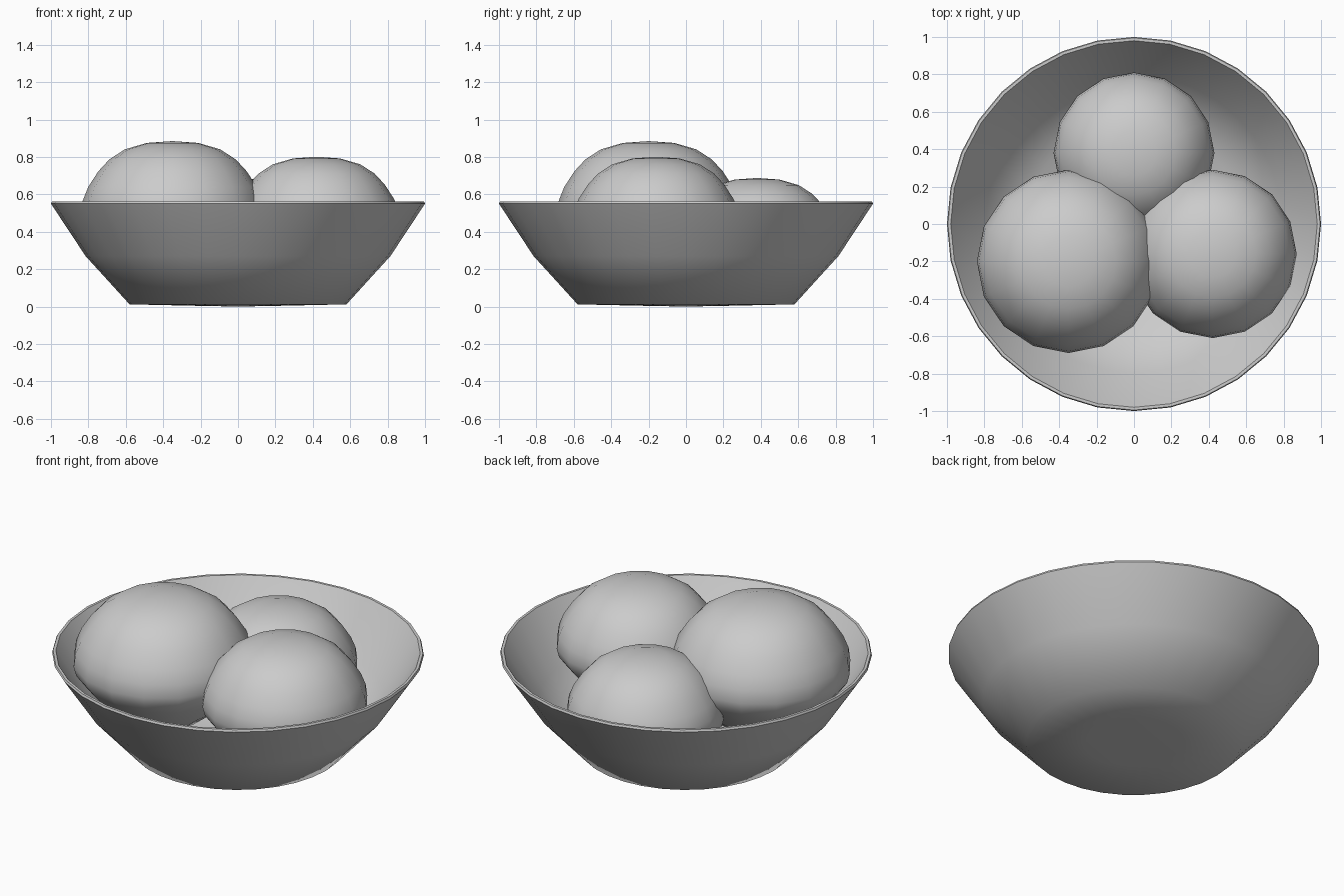
import bpy
import math

if "Cube" in bpy.data.objects:
    bpy.data.objects.remove(bpy.data.objects["Cube"], do_unlink=True)

# Single flat grey
grey = bpy.data.materials.new("plain_grey")
grey.use_nodes = True
colour = (0.6, 0.6, 0.6, 1)
grey.diffuse_color = colour
grey.node_tree.nodes["Principled BSDF"].inputs["Base Color"].default_value = colour


def lathe(name, profile, segments, location=(0, 0, 0), scale=1, sharp=60):
    """Spin (radius, height) points around z; zero radius gives a pole."""
    verts, rings, faces = [], [], []
    for r, z in profile:
        count = segments if r > 0 else 1
        ring = []
        for i in range(count):
            a = math.tau * i / segments
            ring.append(len(verts))
            verts.append((r * math.cos(a), r * math.sin(a), z))
        rings.append(ring)
    for low, high in zip(rings, rings[1:]):
        for i in range(segments):
            j = (i + 1) % segments
            if len(low) == 1:
                faces.append((low[0], high[j], high[i]))
            elif len(high) == 1:
                faces.append((low[i], low[j], high[0]))
            else:
                faces.append((low[i], low[j], high[j], high[i]))
    mesh = bpy.data.meshes.new(name)
    mesh.from_pydata(verts, [], faces)
    mesh.materials.append(grey)
    obj = bpy.data.objects.new(name, mesh)
    obj.location = location
    obj.scale = (scale, scale, scale)
    bpy.context.collection.objects.link(obj)
    bpy.ops.object.select_all(action="DESELECT")
    obj.select_set(True)
    bpy.context.view_layer.objects.active = obj
    bpy.ops.object.shade_smooth_by_angle(angle=math.radians(sharp))
    return obj


# Thin-walled bowl: shallow bulging base, flared wall, narrow rim, inside
bowl_profile = [
    (0, 0), (0.26, 0.005), (0.58, 0.012), (0.815, 0.27), (1, 0.55),
    (0.995, 0.562), (0.98, 0.562),
    (0.795, 0.28), (0.565, 0.03), (0, 0.025),
]
lathe("bowl", bowl_profile, 32, sharp=52)

# Rounded fruit: broad flattened top, tapering underside
fruit_profile = [
    (0, -0.72), (0.4, -0.65), (0.66, -0.45), (0.88, -0.21), (0.97, -0.09),
    (1, 0.02), (0.98, 0.17), (0.92, 0.32), (0.81, 0.49), (0.69, 0.62),
    (0.52, 0.73), (0.28, 0.80), (0, 0.82),
]
fruits = {
    "large_fruit": ((-0.35, -0.20, 0.483), 0.49),
    "medium_fruit": ((0.42, -0.16, 0.432), 0.45),
    "small_fruit": ((0, 0.38, 0.335), 0.43),
}
for name, (centre, radius) in fruits.items():
    lathe(name, fruit_profile, 16, centre, radius)
